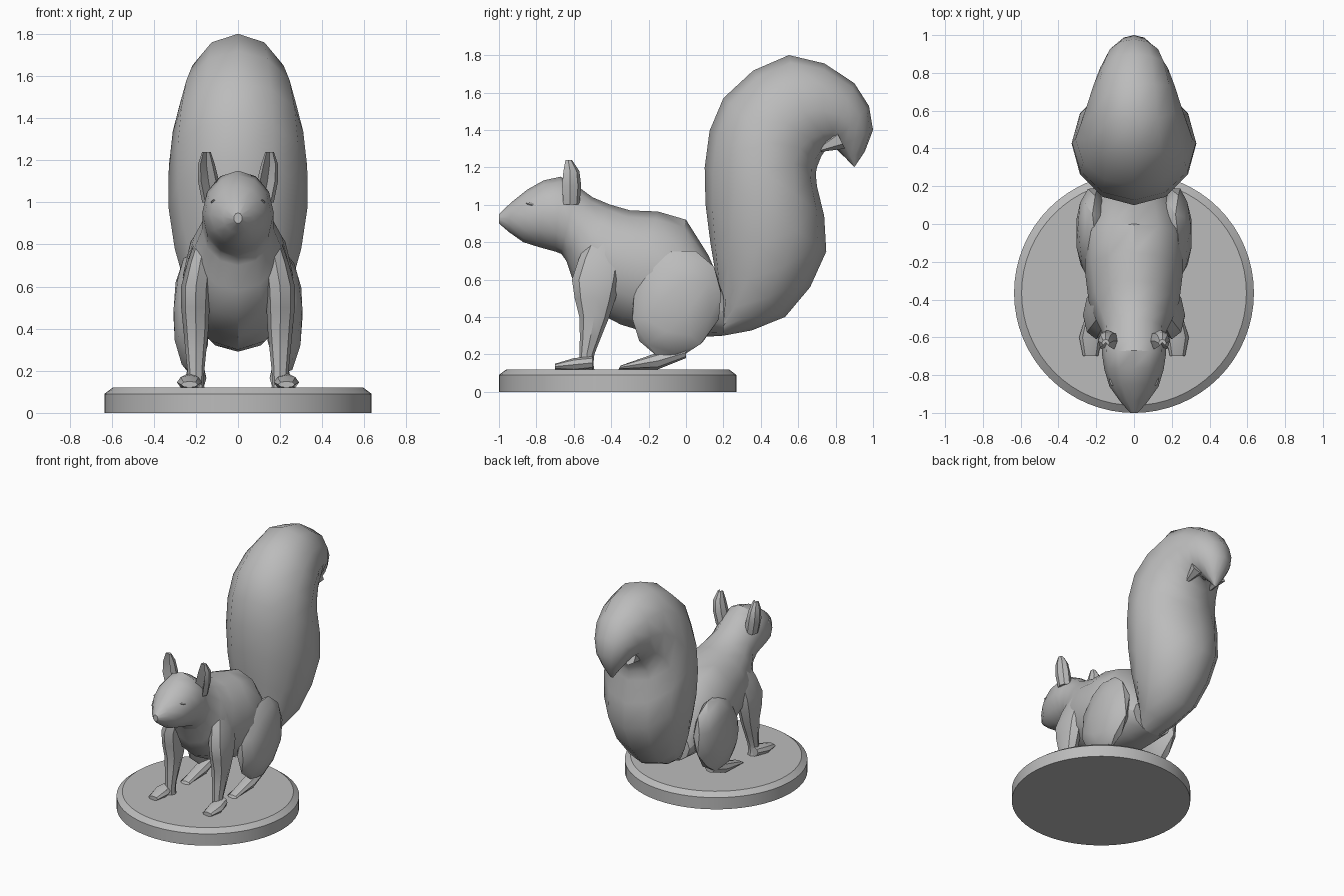
import bpy, bmesh, math
from mathutils import Matrix, Vector

cube = bpy.data.objects.get("Cube")
if cube:
    bpy.data.objects.remove(cube)

shade = (0.5, 0.5, 0.5, 1)
grey = bpy.data.materials.new("plain grey")
grey.use_nodes = True
grey.diffuse_color = shade
grey.node_tree.nodes["Principled BSDF"].inputs["Base Color"].default_value = shade


def finish(name, bm, angle=35):
    """Turn a bmesh into a shaded object."""
    bmesh.ops.recalc_face_normals(bm, faces=bm.faces)
    mesh = bpy.data.meshes.new(name)
    bm.to_mesh(mesh)
    bm.free()
    mesh.materials.append(grey)
    mesh.shade_smooth()
    mesh.set_sharp_from_angle(angle=math.radians(angle))
    obj = bpy.data.objects.new(name, mesh)
    bpy.context.collection.objects.link(obj)
    return obj


def skin(name, rings, angle=35):
    """Join rings of points with quads and cap both ends."""
    bm = bmesh.new()
    loops = [[bm.verts.new(point) for point in ring] for ring in rings]
    for lower, upper in zip(loops, loops[1:]):
        for i in range(len(lower)):
            bm.faces.new((lower[i - 1], lower[i], upper[i], upper[i - 1]))
    bm.faces.new(loops[0])
    bm.faces.new(loops[-1])
    return finish(name, bm, angle)


def ellipse(centre, across, along, sides):
    """Ring around a centre, spanned by two half axes."""
    turns = [math.tau * i / sides for i in range(sides)]
    return [centre + along * math.cos(t) + across * math.sin(t) for t in turns]


def flowing(sections):
    """Add one smoothly curved section between each neighbouring pair."""
    padded = [sections[0], *sections, sections[-1]]
    result = []
    for before, start, end, after in zip(padded, padded[1:], padded[2:], padded[3:]):
        between = [(s + e) / 2 + (s + e - b - a) / 16
                   for b, s, e, a in zip(before, start, end, after)]
        result += [start, between]
    return result + [sections[-1]]


def profile_loft(name, sections, sides=12, x=0):
    """Sections: upper y and z, lower y and z, half width."""
    rings = []
    for upper_y, upper_z, lower_y, lower_z, width in sections:
        upper, lower = Vector((x, upper_y, upper_z)), Vector((x, lower_y, lower_z))
        rings.append(ellipse((upper + lower) / 2, Vector((width, 0, 0)),
                             (upper - lower) / 2, sides))
    return skin(name, rings)


def upright_loft(name, side, sections, dent=0):
    """Sections: x, y, z, x radius, y radius; dent hollows the front."""
    rings = []
    for x, y, z, wide, deep in sections:
        ring = ellipse(Vector((side * x, y, z)), Vector((wide, 0, 0)),
                       Vector((0, -deep, 0)), 8)
        ring[0].y += dent * deep
        rings.append(ring)
    return skin(name, rings)


def blob(name, centre, size, tilt=0):
    """Low ellipsoid, tilted about the x axis."""
    bm = bmesh.new()
    bmesh.ops.create_icosphere(bm, subdivisions=2, radius=1)
    pose = Matrix.Rotation(math.radians(tilt), 4, "X") @ Matrix.Diagonal((*size, 1))
    bm.transform(Matrix.Translation(centre) @ pose)
    return finish(name, bm)


# Round stand with a chamfered rim
rim, middle = 0.635, -0.365
skin("stand", [ellipse(Vector((0, middle, height)), Vector((radius, 0, 0)),
                       Vector((0, radius, 0)), 64)
               for radius, height in ((rim, 0), (rim, 0.09), (rim - 0.04, 0.12))])

# Head, neck and body in one skin from nose to rump
profile_loft("head_and_body", flowing([
    (-1, 0.95, -1, 0.9, 0.02),
    (-0.85, 1.08, -0.87, 0.8, 0.13),
    (-0.67, 1.15, -0.7, 0.75, 0.17),
    (-0.5, 1.04, -0.64, 0.7, 0.17),
    (-0.3, 0.97, -0.52, 0.45, 0.24),
    (0, 0.92, -0.15, 0.3, 0.26),
    (0.2, 0.55, 0.2, 0.3, 0.17)]))

# Bushy tail rising and curling backward
profile_loft("tail", flowing([
    (0.2, 0.4, 0.2, 0.3, 0.1),
    (0.13, 0.8, 0.53, 0.4, 0.25),
    (0.1, 1.2, 0.75, 0.75, 0.33),
    (0.2, 1.57, 0.7, 1.1, 0.31),
    (0.55, 1.8, 0.7, 1.2, 0.25),
    (0.9, 1.65, 0.75, 1.3, 0.18),
    (1, 1.4, 0.8, 1.3, 0.11),
    (0.9, 1.2, 0.9, 1.2, 0.01)]))

for side, word in ((1, "left"), (-1, "right")):
    # Cupped ear
    upright_loft(word + "_ear", side, [
        (0.12, -0.62, 1, 0.05, 0.05),
        (0.14, -0.62, 1.1, 0.05, 0.06),
        (0.15, -0.62, 1.18, 0.04, 0.05),
        (0.15, -0.63, 1.24, 0.02, 0.02)], dent=1.2)

    # Narrow closed eyelid
    blob(word + "_eyelid", (side * 0.11, -0.82, 1), (0.02, 0.04, 0.01), -15)

    # Front leg tapering from shoulder to ankle
    upright_loft(word + "_front_leg", side, flowing([
        (0.16, -0.43, 0.8, 0.05, 0.1),
        (0.2, -0.48, 0.6, 0.07, 0.13),
        (0.2, -0.49, 0.4, 0.06, 0.08),
        (0.2, -0.53, 0.2, 0.04, 0.04),
        (0.2, -0.53, 0.12, 0.04, 0.04)]))
    profile_loft(word + "_front_foot", [
        (-0.5, 0.19, -0.5, 0.12, 0.03),
        (-0.6, 0.18, -0.6, 0.11, 0.06),
        (-0.7, 0.15, -0.7, 0.12, 0.04)], sides=8, x=side * 0.23)

    # Rounded haunch and long hind foot
    blob(word + "_haunch", (side * 0.22, -0.05, 0.47), (0.09, 0.24, 0.3), -20)
    profile_loft(word + "_hind_foot", [
        (0, 0.24, 0, 0.18, 0.04),
        (-0.15, 0.21, -0.15, 0.12, 0.05),
        (-0.35, 0.14, -0.36, 0.12, 0.04)], sides=8, x=side * 0.2)

    # Pointed hair tuft under the curl
    profile_loft(word + "_tail_tuft", [
        (0.8, 1.4, 0.85, 1.3, 0.05),
        (0.7, 1.3, 0.7, 1.28, 0.01)], sides=6, x=side * 0.1)
